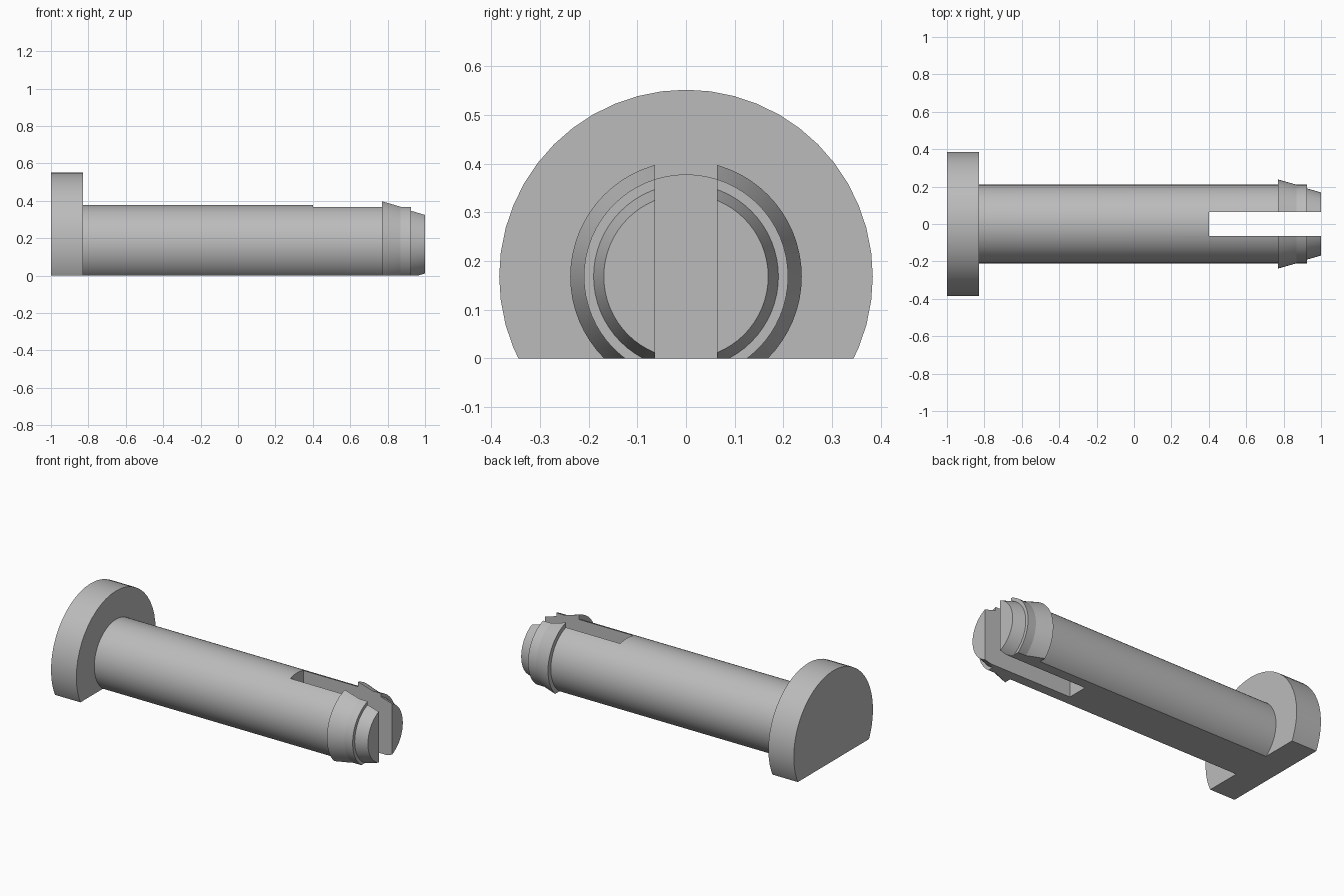
import bpy
import bmesh
import math
from mathutils import Matrix

default = bpy.data.objects.get("Cube")
if default:
    bpy.data.objects.remove(default, do_unlink=True)

AXIS_Z = 0.168        # height of the pin's centre line
SLOT_HALF = 0.064

grey = bpy.data.materials.new("light_grey")
grey.use_nodes = True
COLOUR = (0.5, 0.5, 0.5, 1)
grey.diffuse_color = COLOUR
grey.node_tree.nodes["Principled BSDF"].inputs["Base Color"].default_value = COLOUR


def add_object(name, bm):
    mesh = bpy.data.meshes.new(name)
    bm.to_mesh(mesh)
    bm.free()
    obj = bpy.data.objects.new(name, mesh)
    bpy.context.collection.objects.link(obj)
    mesh.materials.append(grey)
    return obj


def turned_part(name, profile, sides):
    """Revolve (x, radius) points about the centre line, then cut flat at z = 0."""
    bm = bmesh.new()
    rings = []
    for x, r in profile:
        rings.append([bm.verts.new((x, r * math.sin(a), AXIS_Z + r * math.cos(a)))
                      for a in (math.tau * i / sides for i in range(sides))])
    for a, b in zip(rings, rings[1:]):
        for i in range(sides):
            j = (i + 1) % sides
            bm.faces.new((a[i], a[j], b[j], b[i]))
    bm.faces.new(rings[0])
    bm.faces.new(rings[-1])
    cut = bmesh.ops.bisect_plane(bm, geom=bm.verts[:] + bm.edges[:] + bm.faces[:],
                                 plane_co=(0, 0, 0), plane_no=(0, 0, 1), clear_inner=True)
    rim = [e for e in cut["geom_cut"] if isinstance(e, bmesh.types.BMEdge)]
    bmesh.ops.holes_fill(bm, edges=rim, sides=0)
    bmesh.ops.recalc_face_normals(bm, faces=bm.faces[:])
    return add_object(name, bm)


# Wide head with a flat underside
head = turned_part("head", [(-1, 0.384), (-0.828, 0.384)], 48)

# Shaft, snap barb, collar and tapered tip in one turned profile
pin = turned_part("split_pin", [(-0.838, 0.21), (0.77, 0.21), (0.77, 0.238), (0.87, 0.21),
                                (0.925, 0.21), (0.925, 0.19), (1, 0.169)], 64)

# Slot that splits the end into two prongs
bm = bmesh.new()
bmesh.ops.create_cube(bm, size=1, matrix=Matrix.Translation((0.9, 0, 0.2))
                      @ Matrix.Diagonal((1, 2 * SLOT_HALF, 1, 1)))
cutter = add_object("slot_cutter", bm)
cutter.hide_render = True

slot = pin.modifiers.new("slot", "BOOLEAN")
slot.operation = "DIFFERENCE"
slot.solver = "EXACT"
slot.object = cutter
bpy.context.view_layer.objects.active = pin
bpy.ops.object.modifier_apply(modifier=slot.name)
bpy.data.objects.remove(cutter, do_unlink=True)

# Smooth the round walls, keep machined edges sharp
for obj in (head, pin):
    bpy.ops.object.select_all(action="DESELECT")
    obj.select_set(True)
    bpy.context.view_layer.objects.active = obj
    bpy.ops.object.shade_smooth_by_angle(angle=math.radians(12))
